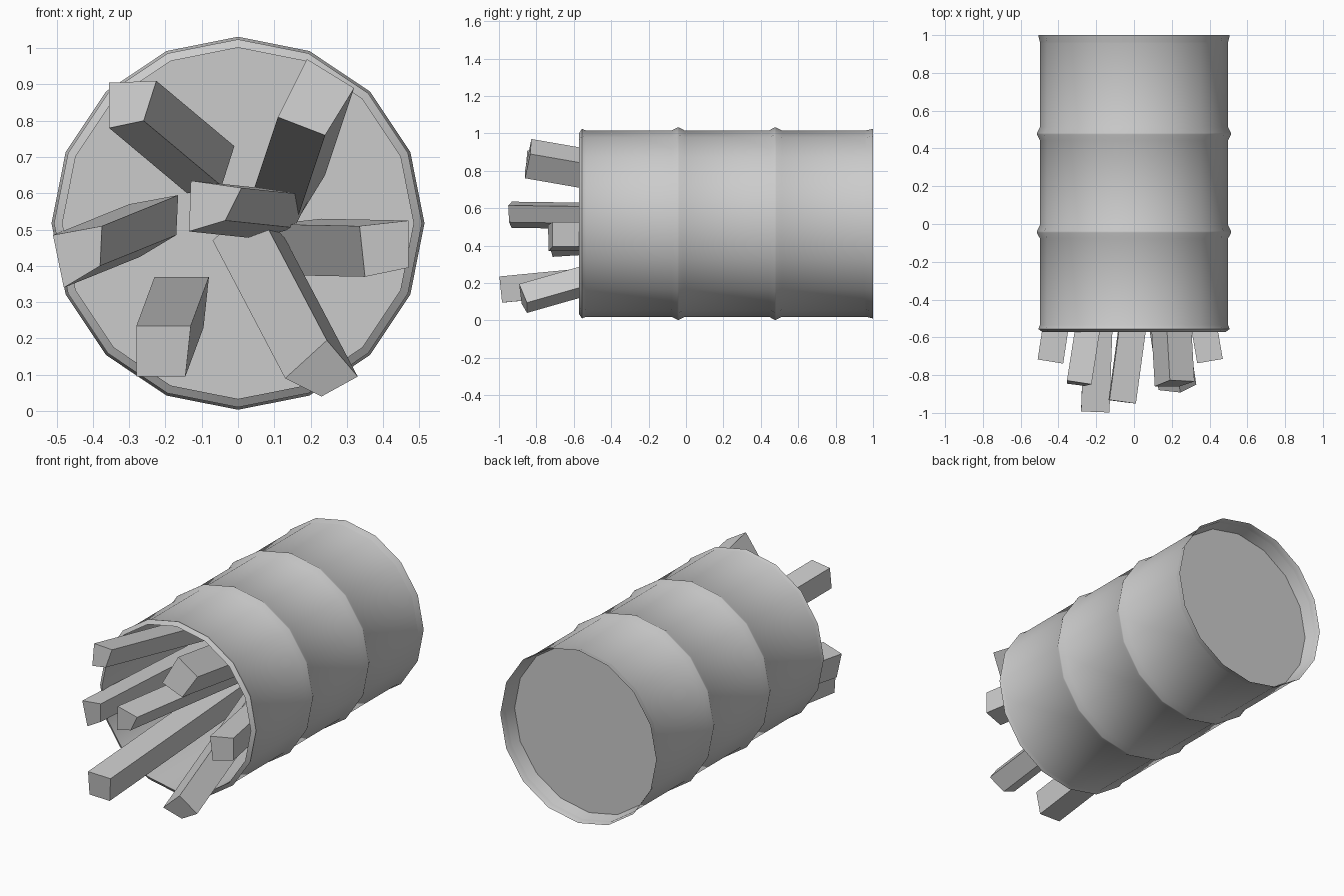
import bpy, bmesh, math
from mathutils import Vector

if "Cube" in bpy.data.objects:
    bpy.data.objects.remove(bpy.data.objects["Cube"])

SIDES = 16
CENTRE_Z = 0.5175


def finish(name, bm, smooth):
    bmesh.ops.recalc_face_normals(bm, faces=bm.faces)
    mesh = bpy.data.meshes.new(name)
    bm.to_mesh(mesh)
    bm.free()
    ob = bpy.data.objects.new(name, mesh)
    bpy.context.collection.objects.link(ob)
    if smooth:
        bpy.ops.object.select_all(action='DESELECT')
        bpy.context.view_layer.objects.active = ob
        ob.select_set(True)
        bpy.ops.object.shade_smooth_by_angle(angle=math.radians(30))
    return ob


def lathe_y(name, profile, cap_end=False):
    """Revolve (radius, y) points around the barrel axis."""
    bm = bmesh.new()
    rings = []
    for r, y in profile:
        rings.append([bm.verts.new((r * math.sin(2 * math.pi * i / SIDES), y,
                                    CENTRE_Z + r * math.cos(2 * math.pi * i / SIDES)))
                      for i in range(SIDES)])
    for a, b in zip(rings, rings[1:]):
        for i in range(SIDES):
            j = (i + 1) % SIDES
            bm.faces.new((a[i], a[j], b[j], b[i]))
    if cap_end:
        bm.faces.new(rings[-1])
    return finish(name, bm, True)


def plank(name, cap, y, lean, length=1.4):
    """Square stick: front end corners (x, z), its depth y, and sideways lean (x, z)."""
    dx, dz = lean
    axis = Vector((dx, math.sqrt(length ** 2 - dx * dx - dz * dz), dz))
    cx = sum(p[0] for p in cap) / 4
    cz = sum(p[1] for p in cap) / 4
    bm = bmesh.new()
    # front end is cut square to the stick's axis
    front = [Vector((x, y - (dx * (x - cx) + dz * (z - cz)) / axis.y, z)) for x, z in cap]
    a = [bm.verts.new(p) for p in front]
    b = [bm.verts.new(p + axis) for p in front]
    bm.faces.new(a)
    bm.faces.new(b[::-1])
    for i in range(4):
        j = (i + 1) % 4
        bm.faces.new((a[i], b[i], b[j], a[j]))
    return finish(name, bm, False)


# Barrel: inner wall, front lip, body with two ridges, flared back rim, recessed bottom
profile = [(0.484, 0.90), (0.484, -0.572), (0.507, -0.556), (0.498, -0.535)]
for ridge in (-0.042, 0.478):
    profile += [(0.498, ridge - 0.035), (0.514, ridge - 0.004),
                (0.514, ridge + 0.004), (0.498, ridge + 0.035)]
profile += [(0.498, 0.975), (0.507, 1.0), (0.484, 0.90)]
barrel = lathe_y("barrel", profile, cap_end=True)

# Wooden sticks poking out of the open front
sticks = [
    ("stick_upper_left", [(-.355, .905), (-.225, .91), (-.26, .80), (-.355, .78)], -.845, (.215, -.18)),
    ("stick_upper_right", [(.19, .97), (.32, .89), (.24, .76), (.11, .81)], -.845, (-.08, -.24)),
    ("stick_left", [(-.51, .485), (-.375, .51), (-.38, .40), (-.48, .34)], -.725, (.21, .085)),
    ("stick_centre", [(-.13, .635), (.01, .615), (-.035, .525), (-.135, .495)], -.94, (.19, -.02)),
    ("stick_right", [(.335, .51), (.47, .525), (.47, .395), (.35, .37)], -.725, (-.24, .005)),
    ("stick_lower_left", [(-.28, .235), (-.13, .235), (-.145, .095), (-.28, .095)], -.988, (.05, .135)),
    ("stick_lower_right", [(.13, .09), (.245, .195), (.33, .095), (.23, .04)], -.868, (-.2, .38)),
]
for s in sticks:
    plank(*s)
